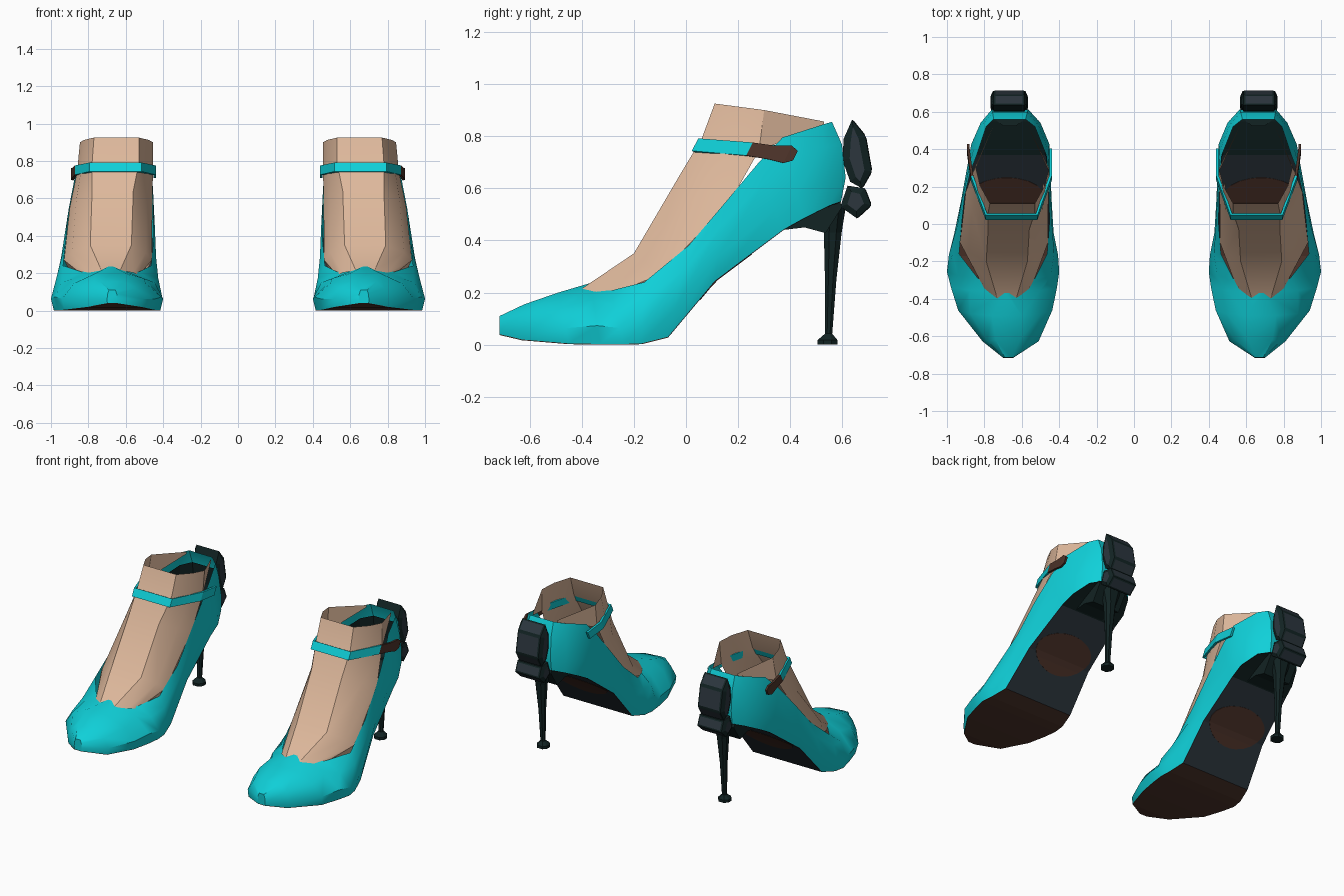
import bpy, bmesh, math
from mathutils import Vector

if "Cube" in bpy.data.objects:
    bpy.data.objects.remove(bpy.data.objects["Cube"])


def material(name, rgb):
    m = bpy.data.materials.new(name)
    m.use_nodes = True
    m.diffuse_color = (*rgb, 1)
    m.node_tree.nodes["Principled BSDF"].inputs["Base Color"].default_value = (*rgb, 1)
    return m


teal = material("teal", (0.005, 0.63, 0.69))
skin = material("skin", (0.73, 0.48, 0.33))
black = material("green_black", (0.006, 0.017, 0.017))
slate = material("slate", (0.025, 0.037, 0.048))
brown = material("brown", (0.076, 0.034, 0.023))


def finish(name, bm, mats, smooth=None, thickness=0):
    """Turn a bmesh into an object mirrored onto the other shoe."""
    bmesh.ops.recalc_face_normals(bm, faces=bm.faces)
    mesh = bpy.data.meshes.new(name)
    bm.to_mesh(mesh)
    bm.free()
    ob = bpy.data.objects.new(name, mesh)
    bpy.context.collection.objects.link(ob)
    for m in mats:
        mesh.materials.append(m)
    if smooth:
        bpy.ops.object.select_all(action="DESELECT")
        ob.select_set(True)
        bpy.context.view_layer.objects.active = ob
        bpy.ops.object.shade_smooth_by_angle(angle=math.radians(smooth))
    if thickness:
        solid = ob.modifiers.new("Thickness", "SOLIDIFY")
        solid.thickness = thickness
        solid.offset = 0
    mirror = ob.modifiers.new("Pair", "MIRROR")
    mirror.use_mirror_merge = False
    return ob


def loft(rows, bm=None, skip=lambda i, j: False, closed=False):
    """Bridge neighbouring rows of points with quads."""
    bm = bm or bmesh.new()
    grid = [[bm.verts.new(p) for p in row] for row in rows]
    for i, (a, b) in enumerate(zip(grid, grid[1:])):
        for j in range(len(a) if closed else len(a) - 1):
            if not skip(i, j):
                k = (j + 1) % len(a)
                bm.faces.new((a[j], a[k], b[k], b[j]))
    return bm, grid


# Shoe stations: sole point, rim point, widest inner/outer x, rim inner/outer x
STATIONS = [
    ((-.715, .04), (-.715, .11), (.645, .70), (.655, .69)),
    ((-.63, .02), (-.62, .155), (.51, .81), (.61, .74)),
    ((-.45, .005), (-.49, .2), (.437, .94), (.60, .76)),
    ((-.33, .003), (-.365, .237), (.412, .978), (.67, .69)),
    ((-.24, .003), (-.29, .207), (.4, 1), (.53, .835)),
    ((-.17, .005), (-.16, .24), (.406, .99), (.465, .935)),
    ((-.07, .03), (.01, .38), (.43, .96), (.452, .92)),
    ((.11, .245), (.15, .545), (.44, .925), (.455, .905)),
    ((.37, .44), (.28, .70), (.45, .885), (.46, .875)),
    ((.45, .485), (.37, .795), (.452, .87), (.47, .84)),
    ((.55, .535), (.52, .843), (.50, .82), (.53, .79)),
    ((.595, .55), (.56, .855), (.565, .76), (.58, .75)),
]


def section(station, inset=0):
    """Cross-section from inner rim, round the sole, to outer rim."""
    sole, rim, wide, top = station
    last = station is STATIONS[-1]
    halves = []
    for side, sign in ((0, 1), (1, -1)):
        mid = sum(wide) / 2
        xs = (top[side], top[side] * .35 + wide[side] * .65, wide[side],
              mid + (wide[side] - mid) * .95)
        half = []
        for x, t in zip(xs, (1, .72, .3, 0)):
            y = sole[0] + (rim[0] - sole[0]) * t
            z = sole[1] + (rim[1] - sole[1]) * t
            if last and 0 < t < 1:
                y += .028
            half.append((x + sign * inset, y - (inset if last else 0), z))
        halves.append(half)
    return halves[0] + halves[1][::-1]


# Upper: sides, closed toe cap and rounded counter
bm, grid = loft([section(s) for s in STATIONS], skip=lambda i, j: j == 3)
for a, b in zip(grid[:3], grid[1:4]):
    bm.faces.new((a[0], b[0], b[7], a[7]))
bm.faces.new(grid[0])
for j in range(3):
    bm.faces.new((grid[-1][j], grid[-1][j + 1], grid[-1][6 - j], grid[-1][7 - j]))
finish("shoe_upper", bm, [teal], 38)

# Dark lining inside the counter
bm, grid = loft([section(s, .014) for s in STATIONS[8:]], skip=lambda i, j: j in (0, 3, 6))
for j in (1, 2):
    bm.faces.new((grid[-1][j], grid[-1][j + 1], grid[-1][6 - j], grid[-1][7 - j]))
finish("counter_lining", bm, [black])

# Sole: brown forefoot, slate arch, black heel seat
bm, grid = loft([section(s)[3:5] for s in STATIONS])
for f in bm.faces:
    y = f.calc_center_median().y
    f.material_index = 0 if y < -.08 else 1 if y < .4 else 2
finish("sole", bm, [brown, slate, black], thickness=.006)


def arch_height(y):
    (y0, z0), (y1, z1), (y2, z2) = [s[0] for s in STATIONS[6:9]]
    if y < y1:
        return z0 + (z1 - z0) * (y - y0) / (y1 - y0)
    return z1 + (z2 - z1) * (y - y1) / (y2 - y1)


# Oval patch bent over the arch
rows = []
for k in range(11):
    a = math.pi * k / 10
    y = .15 - .1 * math.cos(a)
    w = .2 * max(math.sin(a), .1)
    rows.append([(.68 - w, y, arch_height(y)), (.68 + w, y, arch_height(y))])
bm, grid = loft(rows)
finish("arch_patch", bm, [brown], thickness=.0098)

# Foot stations: ridge point, side point, ridge x pair, side x pair
FOOT = [
    ((-.40, .215), (-.29, .19), (.63, .73), (.53, .83)),
    ((-.2, .35), (-.10, .27), (.57, .79), (.46, .93)),
    ((-.03, .64), (.17, .55), (.56, .78), (.458, .9)),
    ((.06, .79), (.28, .745), (.53, .78), (.455, .86)),
    ((.11, .925), (.3, .9), (.53, .77), (.455, .845)),
]
rows = []
for i, (ridge, side, rx, sx) in enumerate(FOOT):
    halves = []
    for s, sign in ((0, 1), (1, -1)):
        if i < 3:
            tail = (sx[s] + sign * .03, side[0] + .05, side[1] - .06)
        else:
            tail = ((.57, .75)[s], .53, .842 if i == 3 else .856)
        mid = (sx[s] + (rx[s] - sx[s]) * .3, (ridge[0] + side[0]) / 2,
               (ridge[1] + side[1]) / 2)
        halves.append([tail, (sx[s], *side), mid, (rx[s], *ridge)])
    rows.append(halves[0] + halves[1][::-1])
bm, grid = loft(rows, skip=lambda i, j: i == 2 and j in (0, 6))
finish("foot", bm, [skin], 32)

# Ankle strap: x, y, middle height, half width
STRAP = [
    (.445, .39, .735, .025), (.445, .25, .75, .025), (.52, .04, .765, .024),
    (.79, .04, .765, .024), (.866, .245, .75, .025), (.878, .33, .737, .026),
    (.886, .39, .73, .033), (.886, .42, .725, .018),
]
rows = [[(x, y - h * .5, z - h), (x, y + h * .5, z + h)] for x, y, z, h in STRAP]
bm, grid = loft(rows)
for f in bm.faces:
    c = f.calc_center_median()
    f.material_index = int(c.x > .8 and c.y > .25)
finish("ankle_strap", bm, [teal, brown], thickness=.014)

# Stiletto: height, centre y, half depth, half width
STEM = [
    (0, .543, .038, .038), (.018, .543, .038, .038), (.042, .547, .014, .015),
    (.25, .555, .022, .022), (.43, .563, .034, .036), (.54, .57, .045, .07),
]
rows = []
for z, y, d, w in STEM:
    rows.append([(.665 + w * a, y + d * b, z) for a, b in
                 ((-.5, -1), (.5, -1), (1, -.4), (1, .4), (.5, 1), (-.5, 1), (-1, .4), (-1, -.4))])
bm, grid = loft(rows, closed=True)
bm.faces.new(grid[0])
bm.faces.new(grid[-1])
finish("heel_stem", bm, [black])


def prism(profile, x0, x1):
    bm = bmesh.new()
    face = bm.faces.new([bm.verts.new((x0, y, z)) for y, z in profile])
    ext = bmesh.ops.extrude_face_region(bm, geom=[face])["geom"]
    bmesh.ops.translate(bm, vec=(x1 - x0, 0, 0),
                        verts=[v for v in ext if isinstance(v, bmesh.types.BMVert)])
    if not any(f.normal.x < -.9 for f in bm.faces):
        bmesh.ops.recalc_face_normals(bm, faces=bm.faces)
    return bm


# Heel breast under the seat
bm = prism([(.37, .44), (.455, .45), (.535, .428), (.6, .53), (.59, .548), (.45, .488)], .57, .77)
finish("heel_breast", bm, [black])


# Faceted back ornaments with slate panels
def ornament(name, profile, x0, x1):
    bm = prism(profile, x0, x1)
    bmesh.ops.recalc_face_normals(bm, faces=bm.faces)
    bm.normal_update()
    panels = [f for f in bm.faces if abs(f.normal.x) > .9 or f.normal.y > .3]
    for f in panels:
        f.material_index = 1
    ends = [f for f in panels if abs(f.normal.x) > .9]
    backs = [f for f in panels if f not in ends]
    rims = bmesh.ops.inset_individual(bm, faces=ends, thickness=.028, depth=.012)["faces"]
    rims += bmesh.ops.inset_individual(bm, faces=backs, thickness=.014, depth=.003)["faces"]
    for f in rims:
        f.material_index = 0
    finish(name, bm, [black, slate])


ornament("upper_ornament", [(.637, .863), (.688, .80), (.712, .665), (.675, .6), (.63, .625),
                            (.6, .71), (.605, .79)], .585, .75)
ornament("lower_ornament", [(.62, .61), (.685, .6), (.71, .535), (.655, .485), (.592, .53)],
         .58, .755)
